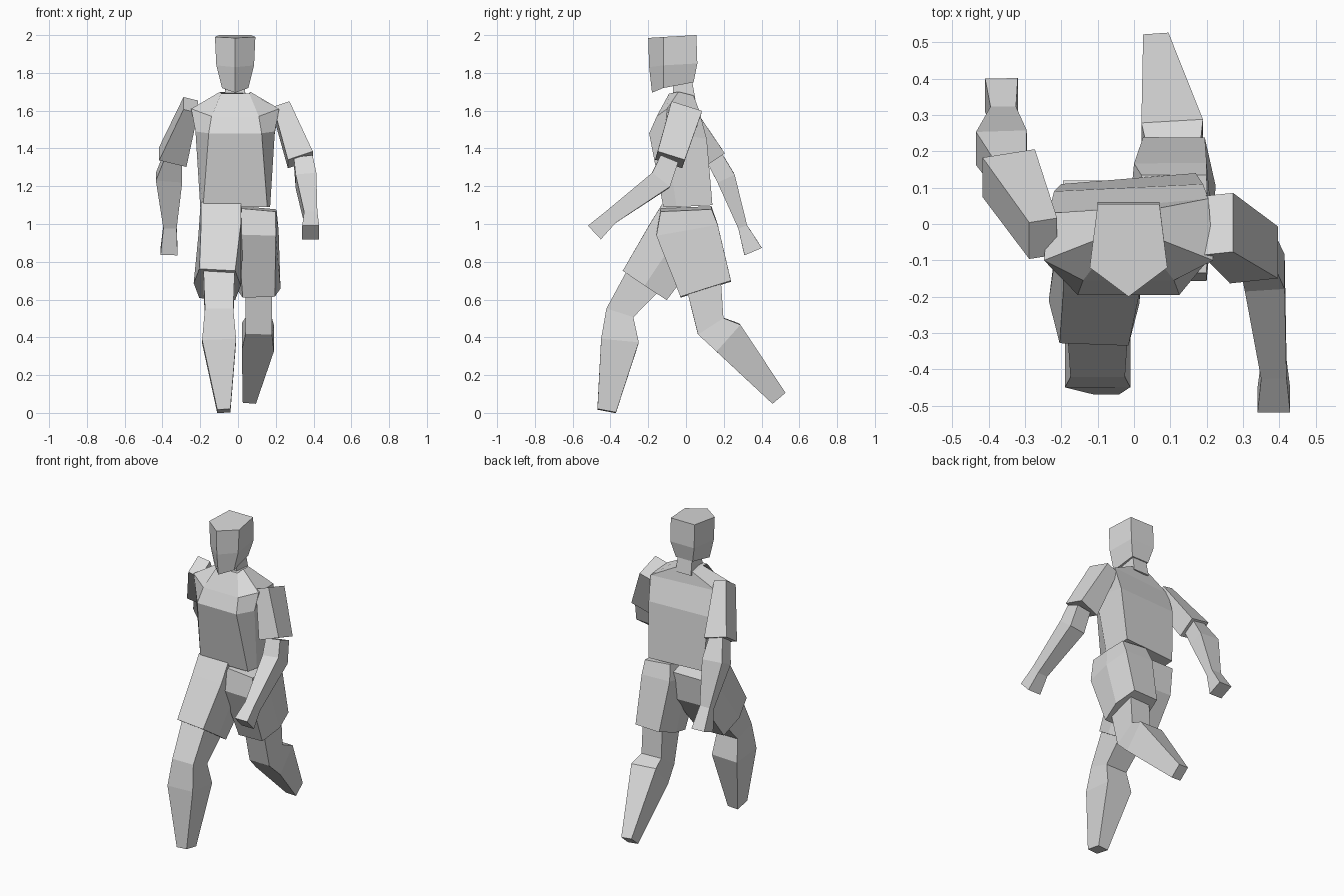
import bpy
import bmesh
from mathutils import Vector

default_cube = bpy.data.objects.get("Cube")
if default_cube:
    bpy.data.objects.remove(default_cube, do_unlink=True)

# One plain grey for the whole figure
grey = bpy.data.materials.new("plain_grey")
grey.use_nodes = True
grey_value = (0.7, 0.7, 0.7, 1)
grey.diffuse_color = grey_value
grey.node_tree.nodes["Principled BSDF"].inputs["Base Color"].default_value = grey_value

BODY_AXIS = -0.015


def loft(name, rings):
    """Skin closed rings with flat faces and cap both ends."""
    bm = bmesh.new()
    loops = [[bm.verts.new(point) for point in ring] for ring in rings]
    for lower, upper in zip(loops, loops[1:]):
        for i in range(len(lower)):
            bm.faces.new((lower[i - 1], lower[i], upper[i], upper[i - 1]))
    bm.faces.new(loops[0])
    bm.faces.new(loops[-1])
    bmesh.ops.remove_doubles(bm, verts=bm.verts[:], dist=0.001)
    bmesh.ops.recalc_face_normals(bm, faces=bm.faces[:])
    mesh = bpy.data.meshes.new(name)
    bm.to_mesh(mesh)
    bm.free()
    mesh.materials.append(grey)
    part = bpy.data.objects.new(name, mesh)
    bpy.context.scene.collection.objects.link(part)


def row(half_width, y, z, skew=0):
    """Right and left corner about the body axis; skew turns the row."""
    right = Vector((BODY_AXIS - half_width, y, z))
    left = Vector((BODY_AXIS + half_width, y + skew, z))
    return right, left


def section(*rows):
    """Closed ring from rows listed front to back."""
    right_side = [right for right, left in rows]
    left_side = [left for right, left in reversed(rows)]
    return right_side + left_side


def joint(at, width, depth, bulge=0):
    """Limb station: centre, sizes, and how far the side ridges stand out."""
    return Vector(at), width / 2, depth / 2, bulge


def limb(name, *joints):
    """Tapered limb whose rings stand square to the path through its joints."""
    centres = [station[0] for station in joints]
    bones = [(b - a).normalized() for a, b in zip(centres, centres[1:])]
    rings = []
    for before, after, station in zip(bones[:1] + bones, bones + bones[-1:], joints):
        centre, half_width, half_depth, bulge = station
        along = (before + after).normalized()
        back = along.cross(Vector((-1, 0, 0))).normalized() * half_depth
        if back.y < 0:
            back.negate()
        side = along.cross(back).normalized()
        if side.x < 0:
            side.negate()
        across = side * half_width
        ring = [centre - across - back, centre + across - back,
                centre + across + back, centre - across + back]
        if bulge:
            ridge = side * (half_width + bulge)
            ring.insert(2, centre + ridge)
            ring.append(centre - ridge)
        rings.append(ring)
    loft(name, rings)


# Head with a ridge down the face
loft("head", [
    section(row(0, -.18, 1.695), row(.07, -.12, 1.72), row(.06, .04, 1.75)),
    section(row(0, -.195, 1.83), row(.1, -.12, 1.84), row(.085, .06, 1.85)),
    section(row(0, -.2, 1.985), row(.107, -.12, 1.99), row(.085, .055, 2))])

# Neck
loft("neck", [
    section(row(.055, -.07, 1.66), row(.055, .05, 1.66)),
    section(row(.05, -.07, 1.76), row(.05, .03, 1.77))])

# Shirt body: waist, chest, shoulders, collar
loft("torso", [
    section(row(.17, -.12, 1.09), row(.185, -.05, 1.09), row(.185, .11, 1.1, skew=.03)),
    section(row(.14, -.195, 1.48), row(.21, -.11, 1.49), row(.205, .09, 1.45, skew=.02)),
    section(row(.125, -.155, 1.57), row(.233, -.1, 1.61), row(.22, .03, 1.6, skew=.04)),
    section(row(.075, -.09, 1.69), row(.08, -.04, 1.7), row(.065, .04, 1.68))])

# Shorts, right leg swung forward and left leg back
limb("right_shorts_leg",
     joint(at=(-.09, 0, 1.08), width=.21, depth=.25, bulge=.005),
     joint(at=(-.09, -.045, .935), width=.21, depth=.32, bulge=.015),
     joint(at=(-.11, -.215, .68), width=.19, depth=.28, bulge=.03))
limb("left_shorts_leg",
     joint(at=(.11, 0, 1.08), width=.18, depth=.27, bulge=.005),
     joint(at=(.1, .005, .97), width=.2, depth=.33, bulge=.015),
     joint(at=(.11, .105, .655), width=.17, depth=.28, bulge=.03))

# Legs: thigh, knee, calf, foot
limb("right_leg",
     joint(at=(-.1, -.19, .75), width=.17, depth=.22),
     joint(at=(-.1, -.35, .53), width=.15, depth=.15),
     joint(at=(-.1, -.35, .38), width=.18, depth=.2),
     joint(at=(-.075, -.42, .01), width=.07, depth=.1))
limb("left_leg",
     joint(at=(.11, .09, .7), width=.14, depth=.19),
     joint(at=(.11, .13, .46), width=.14, depth=.16),
     joint(at=(.105, .22, .4), width=.17, depth=.19),
     joint(at=(.06, .49, .08), width=.07, depth=.09))

# Sleeves
limb("left_sleeve",
     joint(at=(.23, 0, 1.61), width=.09, depth=.17),
     joint(at=(.33, -.085, 1.34), width=.14, depth=.15))
limb("right_sleeve",
     joint(at=(-.25, -.04, 1.63), width=.08, depth=.12),
     joint(at=(-.345, .14, 1.355), width=.15, depth=.13))

# Forearms tapering to the wrist, with plain mitten hands
limb("left_forearm",
     joint(at=(.345, -.09, 1.34), width=.1, depth=.1),
     joint(at=(.36, -.135, 1.23), width=.11, depth=.12),
     joint(at=(.385, -.4, 1.035), width=.07, depth=.08),
     joint(at=(.385, -.485, .955), width=.09, depth=.1))
limb("right_forearm",
     joint(at=(-.34, .14, 1.37), width=.09, depth=.09),
     joint(at=(-.365, .21, 1.245), width=.14, depth=.1),
     joint(at=(-.36, .3, .985), width=.07, depth=.05),
     joint(at=(-.365, .355, .855), width=.09, depth=.1))
